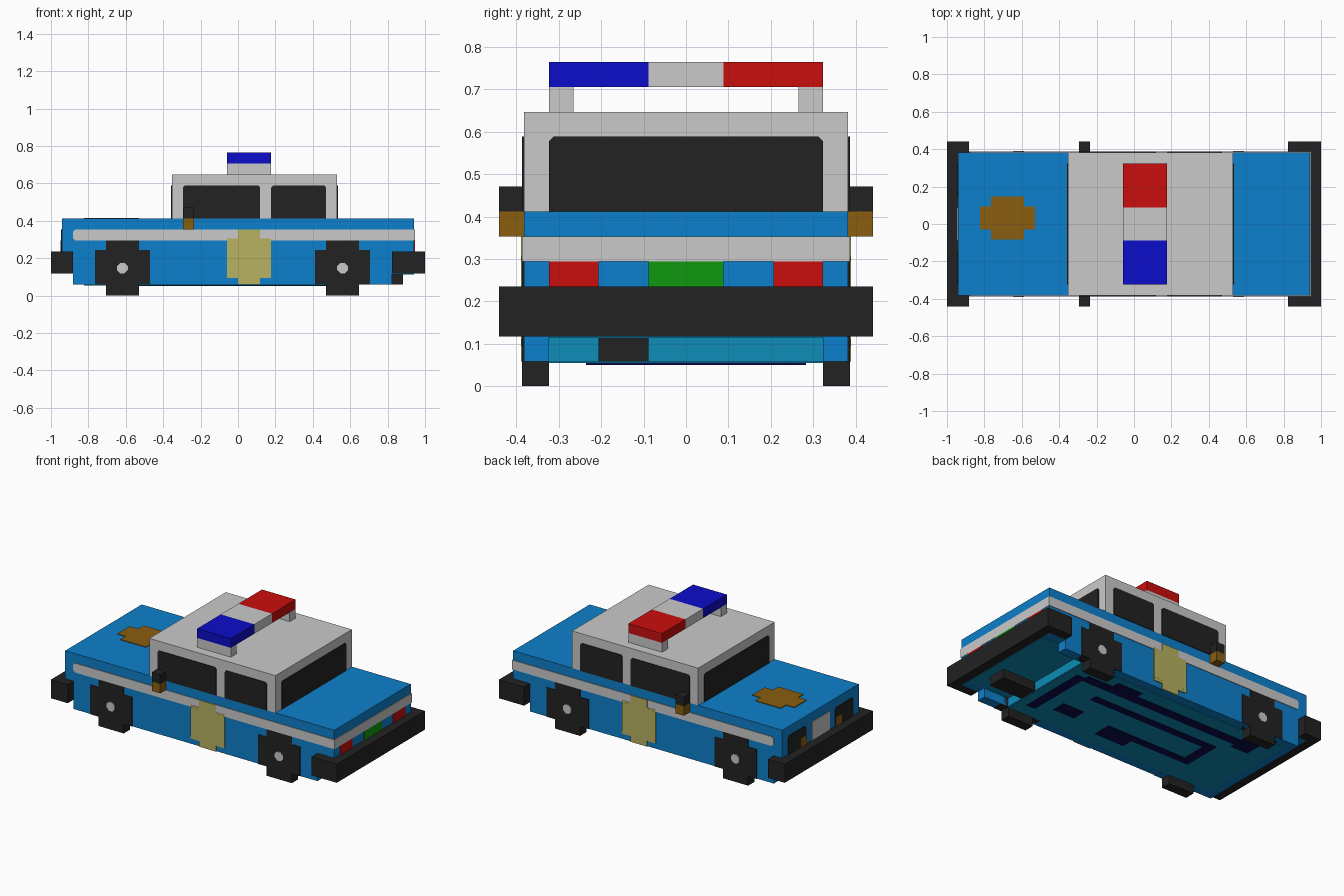
import bpy, bmesh, math

if "Cube" in bpy.data.objects:
    bpy.data.objects.remove(bpy.data.objects["Cube"])

G = 1 / 17          # block unit: the car sits on a grid 34 units long
T = 0.07            # thickness of painted plates, in block units


def srgb(r, g, b):
    def f(c):
        c /= 255
        return c / 12.92 if c <= 0.04045 else ((c + 0.055) / 1.055) ** 2.4
    return (f(r), f(g), f(b), 1)


MATS = {}
for name, col in {
    "body_blue": (13, 128, 204), "pale_grey": (202, 202, 202),
    "black": (34, 34, 34), "red": (202, 13, 13), "siren_blue": (12, 12, 202),
    "green": (14, 152, 14), "brown": (138, 94, 15), "khaki": (184, 178, 97),
    "teal": (14, 140, 184), "navy": (10, 10, 75),
}.items():
    m = bpy.data.materials.new(name)
    m.diffuse_color = srgb(*col)
    m.use_nodes = True
    m.node_tree.nodes["Principled BSDF"].inputs["Base Color"].default_value = m.diffuse_color
    MATS[name] = m


def prism(name, pts, axis, a, b, mat):
    """Extrude a 2D outline along an axis from a to b (block units)."""
    def put(p, q, d):
        return {"x": (d, p, q), "y": (p, d, q), "z": (p, q, d)}[axis]
    bm = bmesh.new()
    lo = [bm.verts.new([c * G for c in put(p, q, a)]) for p, q in pts]
    hi = [bm.verts.new([c * G for c in put(p, q, b)]) for p, q in pts]
    bm.faces.new(lo)
    bm.faces.new(hi)
    n = len(pts)
    for i in range(n):
        j = (i + 1) % n
        bm.faces.new((lo[i], lo[j], hi[j], hi[i]))
    bmesh.ops.recalc_face_normals(bm, faces=bm.faces)
    me = bpy.data.meshes.new(name)
    bm.to_mesh(me)
    bm.free()
    me.materials.append(MATS[mat])
    ob = bpy.data.objects.new(name, me)
    bpy.context.collection.objects.link(ob)
    return ob


def rect(p0, p1, q0, q1):
    return [(p0, q0), (p1, q0), (p1, q1), (p0, q1)]


def box(name, x0, x1, y0, y1, z0, z1, mat):
    return prism(name, rect(x0, x1, y0, y1), "z", z0, z1, mat)


def chamfered(p0, p1, q0, q1, c=0.18):
    return [(p0, q0), (p1, q0), (p1, q1 - c), (p1 - c, q1),
            (p0 + c, q1), (p0, q1 - c)]


def cross(p, q):
    """Plus-shaped outline from four ascending coordinates per axis."""
    return [(p[1], q[0]), (p[2], q[0]), (p[2], q[1]), (p[3], q[1]),
            (p[3], q[2]), (p[2], q[2]), (p[2], q[3]), (p[1], q[3]),
            (p[1], q[2]), (p[0], q[2]), (p[0], q[1]), (p[1], q[1])]


W = 6.5             # half width of the body

# Hull and cabin
prism("hull", [(-16, 7), (-16, 2), (-15, 2), (-15, 1), (11, 1), (11, 2),
               (16, 2), (16, 7)], "y", -W, W, "body_blue")
box("cabin", -6, 9, -W, W, 7, 11, "pale_grey")

# Bumpers that wrap round the corners
for name, s, inner in (("front_bumper", -1, 15), ("rear_bumper", 1, 14)):
    prism(name, [(s * x, y) for x, y in (
        (17, -7.5), (inner, -7.5), (inner, -W), (16, -W),
        (16, W), (inner, W), (inner, 7.5), (17, 7.5))], "z", 2, 4, "black")

# Things repeated on both sides
for s, side in ((-1, "right"), (1, "left")):
    y = s * W

    def plate(name, pts, mat, t=T):
        prism(side + "_" + name, pts, "y", y, y + s * t, mat)

    plate("stripe", [(-15, 5.2), (-14.8, 5), (16, 5), (16, 6), (-14.8, 6),
                     (-15, 5.8)], "pale_grey")
    plate("front_window", chamfered(-5, 2, 7, 10), "black")
    plate("rear_window", chamfered(3, 8, 7, 10), "black")
    plate("door_emblem", cross((-1, 0, 2, 3), (1, 1.9, 5, 6)), "khaki", 0.11)
    plate("emblem_shoulder", rect(-1, 3, 1.6, 5.2), "khaki", 0.1)
    # Wheels with hubs
    for end, x in (("front", -13), ("rear", 7)):
        prism(f"{side}_{end}_wheel", cross((x, x + 1, x + 4, x + 5),
              (0, 1, 4.15, 5)), "y", s * 5.5, s * (W + T), "black")
        hub = [(x + 2.5 + 0.52 * math.cos(math.radians(22.5 + 45 * i)),
                2.5 + 0.52 * math.sin(math.radians(22.5 + 45 * i)))
               for i in range(8)]
        plate(f"{end}_hub", hub, "pale_grey", 0.14)
    # Wing mirror, rear skirt, light bar post
    ya, yb = sorted((s * W, s * 7.5))
    box(side + "_mirror_bracket", -5, -4, ya, yb, 6, 7, "brown")
    box(side + "_mirror", -5, -4, ya, yb, 7, 8, "black")
    ya, yb = sorted((s * 5.5, s * W))
    box(side + "_rear_skirt", 11, 14, ya, yb, 1, 2, "body_blue")
    ya, yb = sorted((s * 4.5, s * 5.5))
    box(side + "_bar_post", -1, 3, ya, yb, 11, 12, "pale_grey")
    # Siren light
    ya, yb = sorted((s * 1.5, s * 5.5))
    box(side + "_siren_light", -1, 3, ya, yb, 12, 13,
        "red" if s > 0 else "siren_blue")
    # Headlight, indicator and tail light
    ya, yb = sorted((s * 2.5, s * 5.5))
    prism(side + "_headlight", chamfered(ya, yb, 4, 6), "x",
          -16 - T, -16, "black")
    ya, yb = sorted((s * 2.5, s * 3.5))
    box(side + "_indicator", -16.12, -16, ya, yb, 4, 5, "brown")
    ya, yb = sorted((s * 3.5, s * 5.5))
    box(side + "_tail_light", 16, 16 + T, ya, yb, 4, 5, "red")

box("siren_middle", -1, 3, -1.5, 1.5, 12, 13, "pale_grey")

# Windscreens
prism("windscreen", chamfered(-5.5, 5.5, 7, 10), "x", -6 - T, -6, "black")
prism("back_window", chamfered(-5.5, 5.5, 7, 10), "x", 9, 9 + T, "black")

# Front grille, rear stripe and rear plate
box("front_plate", -16 - T, -16, -1.5, 1.5, 4, 6, "pale_grey")
box("rear_stripe", 16, 16 + T, -W - T, W + T, 5, 6, "pale_grey")
box("rear_plate", 16, 16 + T, -2 + 0.5, 1.5, 4, 5, "green")

# Bonnet emblem
prism("bonnet_emblem", cross((-14, -13, -10, -9), (-1.4, -0.5, 1.6, 2.5)),
      "z", 7, 7 + T, "brown")

# Underside: floor, recess and exhaust
box("floor", -14, 11, -5.5, 5.5, 1 - T, 1, "teal")
box("recess_wall", 11, 11 + T, -5.5, 5.5, 1, 2, "teal")
box("recess_ceiling", 11, 16, -5.5, 5.5, 2 - T, 2, "teal")
box("exhaust", 11, 15, -3.5, -1.5, 1, 2, "black")

# Painted pipes on the floor
pipes = [(9, 10, -4, 3.5), (-11, 9, 3, 4), (5, 7.5, -3, -1.5),
         (-2, 1.5, -4, -2), (-8, -2, -2.8, -2), (-9, -8, -2.8, 1.5),
         (-8, 6, 0.7, 1.5), (-12, -10, 2.5, 4.5), (3, 6, 4, 4.8)]
for i, (x0, x1, y0, y1) in enumerate(pipes):
    box(f"floor_pipe_{i + 1}", x0, x1, y0, y1, 1 - 2 * T, 1 - T, "navy")
